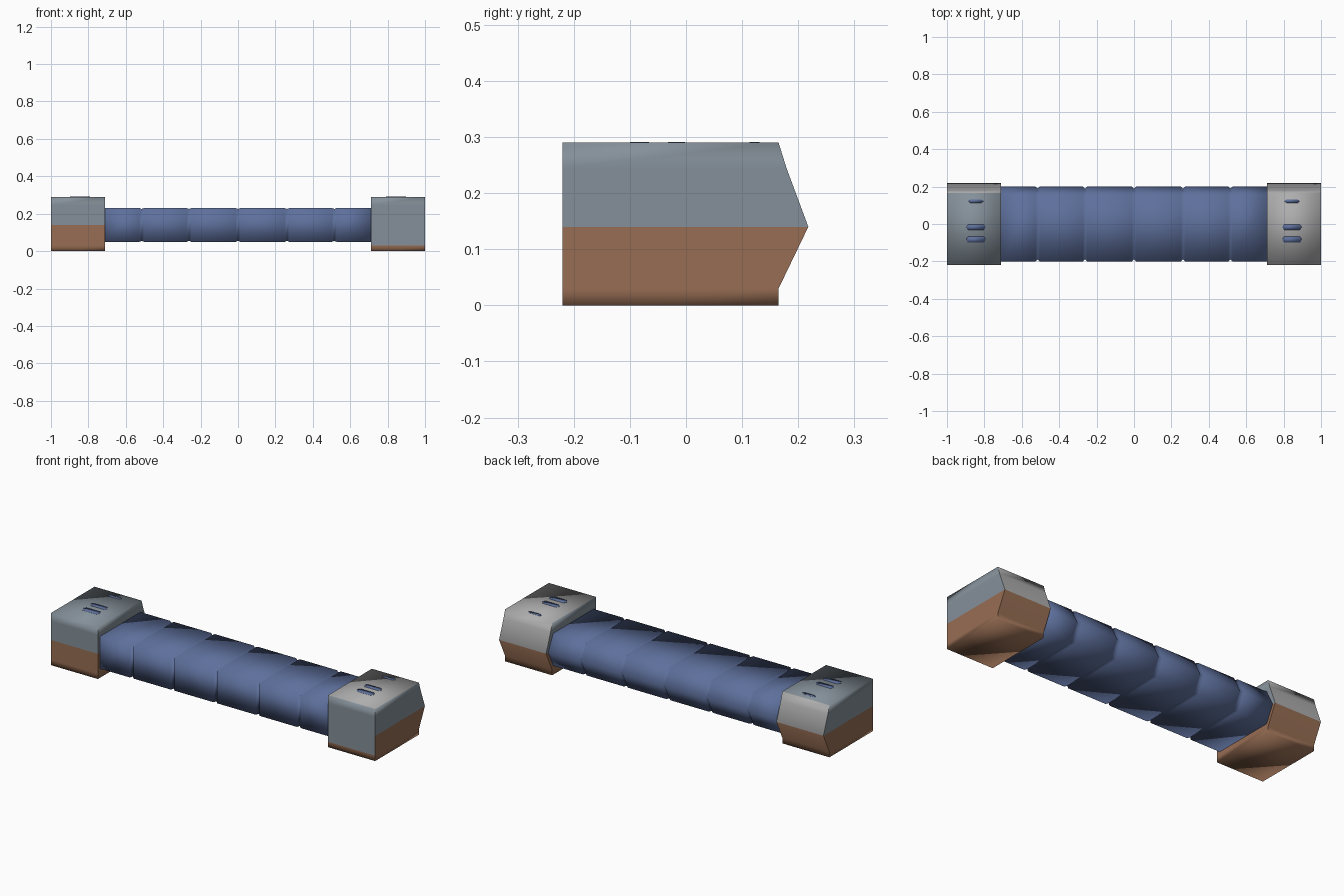
import bpy, bmesh

if "Cube" in bpy.data.objects:
    bpy.data.objects.remove(bpy.data.objects["Cube"])

def material(name, rgb):
    m = bpy.data.materials.new(name)
    m.diffuse_color = (*rgb, 1)
    m.use_nodes = True
    m.node_tree.nodes["Principled BSDF"].inputs["Base Color"].default_value = m.diffuse_color
    return m

slate = material("slate grey", (0.235, 0.28, 0.32))
light = material("light grey", (0.42, 0.42, 0.42))
brown = material("brown", (0.31, 0.155, 0.088))
blue = material("blue", (0.11, 0.16, 0.33))

def loft(name, rings, mats, rule=None, sharp=None):
    """Skin a row of equal rings, cap both ends, colour faces by a rule."""
    bm = bmesh.new()
    rows = [[bm.verts.new(p) for p in r] for r in rings]
    n = len(rows[0])
    for a, b in zip(rows, rows[1:]):
        for i in range(n):
            j = (i + 1) % n
            bm.faces.new((a[i], a[j], b[j], b[i]))
    bm.faces.new(rows[0])
    bm.faces.new(rows[-1])
    bmesh.ops.recalc_face_normals(bm, faces=bm.faces)
    for f in bm.faces:
        f.smooth = True
        if rule:
            f.material_index = rule(f.calc_center_median(), f.normal)
    if sharp:
        for e in bm.edges:
            e.smooth = not sharp(e)
    me = bpy.data.meshes.new(name)
    bm.to_mesh(me)
    bm.free()
    for m in mats:
        me.materials.append(m)
    ob = bpy.data.objects.new(name, me)
    bpy.context.collection.objects.link(ob)
    return ob

# End blocks: flat front, ridged back, (height, back y) profile
profile = [(0, 0.165), (0.03, 0.165), (0.14, 0.218), (0.245, 0.179), (0.29, 0.165)]

def end_block(name, x0, x1, right):
    rings = [[(x0, -0.22, z), (x1, -0.22, z), (x1, y, z), (x0, y, z)] for z, y in profile]

    def rule(c, n):
        split = 0.03 if right and n.y < -0.9 else 0.14
        if c.z < split:
            return 2
        if n.y > 0.5 or (right and n.z > 0.9):
            return 1
        return 0

    def upright(e):
        a, b = (v.co for v in e.verts)
        return abs(a.z - b.z) > 0.01

    loft(name, rings, [slate, light, brown], rule, upright)

end_block("left_end_block", -1.0, -0.71, False)
end_block("right_end_block", 0.71, 1.0, True)

# Segmented bar with narrow grooves between segments
section = [(-0.2, 0.05), (-0.2, 0.23), (0.155, 0.23), (0.2, 0.14), (0.155, 0.05)]

def bar_ring(x, s=1.0):
    return [(x, y * s, 0.14 + (z - 0.14) * s) for y, z in section]

rings = [bar_ring(-0.712)]
for x in (-0.515, -0.262, 0, 0.262, 0.515):
    rings += [bar_ring(x - 0.012), bar_ring(x, 0.95), bar_ring(x + 0.012)]
rings.append(bar_ring(0.712))
loft("segmented_bar", rings, [blue])

# Thin blue slots on top of each block
for side, sx in (("left", -0.845), ("right", 0.845)):
    for i, (y, w, d) in enumerate([(0.122, 0.08, 0.018), (-0.017, 0.105, 0.03), (-0.083, 0.105, 0.034)]):
        rings = [[(sx - w / 2, y, z), (sx - w / 2 + 0.01, y - d / 2, z), (sx + w / 2 - 0.01, y - d / 2, z),
                  (sx + w / 2, y, z), (sx + w / 2 - 0.01, y + d / 2, z), (sx - w / 2 + 0.01, y + d / 2, z)]
                 for z in (0.288, 0.2915)]
        loft(f"{side}_slot_{i + 1}", rings, [blue])
